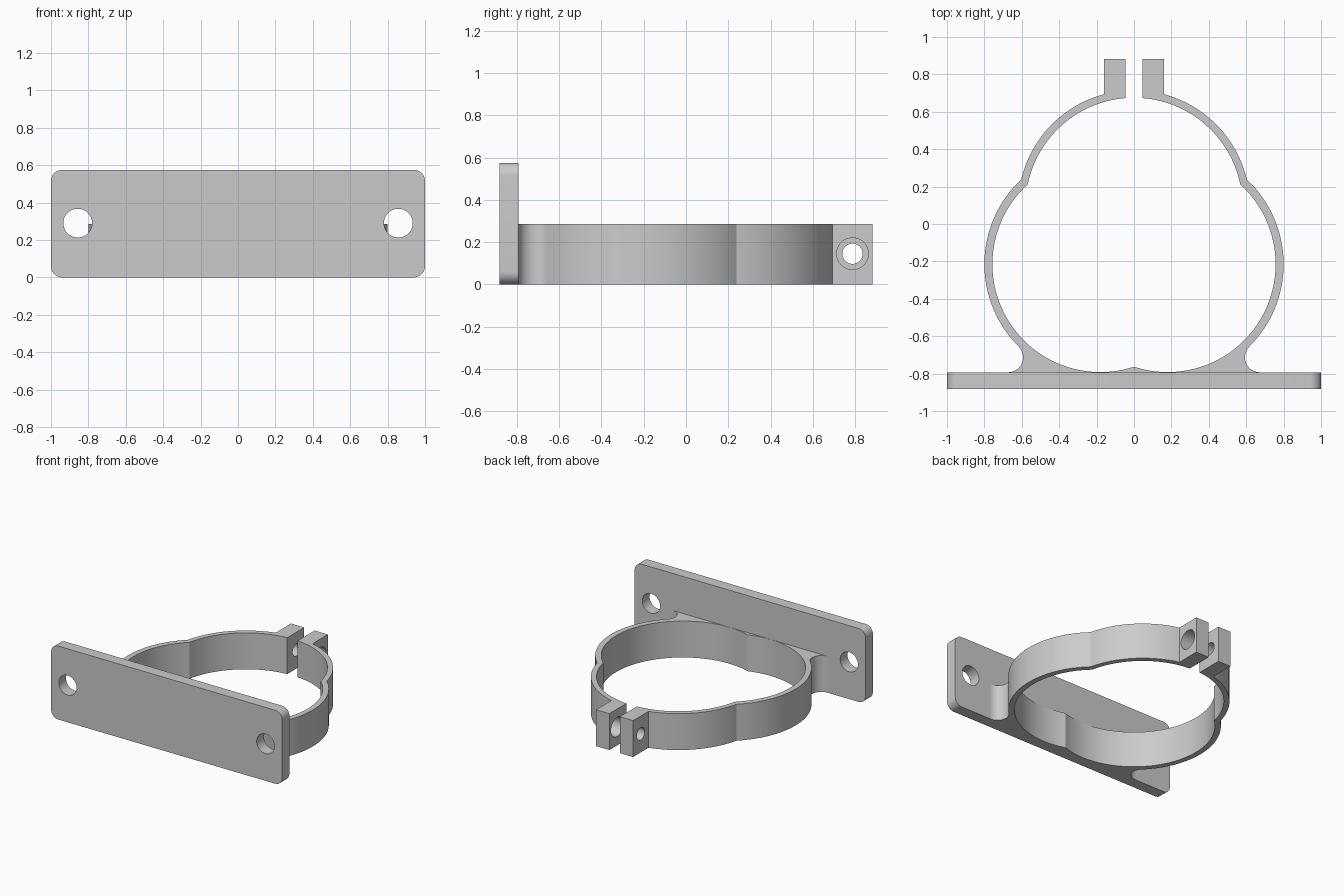
import bpy
import bmesh
from math import atan2, cos, degrees, pi, radians, sin, sqrt
from mathutils import Matrix, Vector

default = bpy.data.objects.get("Cube")
if default:
    bpy.data.objects.remove(default, do_unlink=True)

# Single plain grey material
grey = bpy.data.materials.new("plain_grey")
grey.use_nodes = True
colour = (0.6, 0.6, 0.6, 1)
grey.diffuse_color = colour
grey.node_tree.nodes["Principled BSDF"].inputs["Base Color"].default_value = colour


def arc(centre, radius, start, end, steps):
    """Points on an arc, angles in degrees."""
    angles = [radians(start + (end - start) * i / steps) for i in range(steps + 1)]
    return [(centre[0] + radius * cos(a), centre[1] + radius * sin(a)) for a in angles]


def angle_to(centre, point):
    return degrees(atan2(point[1] - centre[1], point[0] - centre[0]))


def crossing(c1, r1, c2, r2):
    """Right-hand crossing point of two circles."""
    a, b = Vector(c1), Vector(c2)
    d = (b - a).length
    along = (d * d + r1 * r1 - r2 * r2) / (2 * d)
    u = (b - a) / d
    return a + u * along + Vector((-u.y, u.x)) * sqrt(r1 * r1 - along * along)


def extrude(name, outline, depth, matrix=None):
    """Solid made from a flat outline pushed up along z."""
    bm = bmesh.new()
    face = bm.faces.new([bm.verts.new((x, y, 0)) for x, y in outline])
    top = bmesh.ops.extrude_face_region(bm, geom=[face])["geom"]
    moved = [v for v in top if isinstance(v, bmesh.types.BMVert)]
    bmesh.ops.translate(bm, verts=moved, vec=(0, 0, depth))
    if matrix:
        bm.transform(matrix)
    bmesh.ops.recalc_face_normals(bm, faces=bm.faces)
    mesh = bpy.data.meshes.new(name)
    bm.to_mesh(mesh)
    bm.free()
    mesh.materials.append(grey)
    obj = bpy.data.objects.new(name, mesh)
    bpy.context.collection.objects.link(obj)
    return obj


def drill(target, location, radius, depth, rotation):
    """Cut a round hole and discard the cutter."""
    bpy.ops.mesh.primitive_cylinder_add(vertices=48, radius=radius, depth=depth,
                                        location=location, rotation=rotation)
    cutter = bpy.context.object
    cutter.hide_render = True
    cutter.data.materials.append(grey)
    mod = target.modifiers.new("hole", "BOOLEAN")
    mod.operation = "DIFFERENCE"
    mod.solver = "EXACT"
    mod.object = cutter
    bpy.context.view_layer.objects.active = target
    bpy.ops.object.modifier_apply(modifier=mod.name)
    bpy.data.objects.remove(cutter, do_unlink=True)


def smooth(obj):
    bpy.ops.object.select_all(action="DESELECT")
    obj.select_set(True)
    bpy.context.view_layer.objects.active = obj
    bpy.ops.object.shade_smooth_by_angle(angle=radians(20))


# Mounting plate with rounded corners
plate_front, plate_back = -0.883, -0.793
plate_top, corner = 0.575, 0.06
outline = []
for i, (x, z) in enumerate([(1, 1), (-1, 1), (-1, -1), (1, -1)]):
    centre = (x * (1 - corner), plate_top / 2 + z * (plate_top / 2 - corner))
    outline += arc(centre, corner, i * 90, i * 90 + 90, 10)
upright = Matrix.Translation((0, plate_back, 0)) @ Matrix.Rotation(pi / 2, 4, "X")
plate = extrude("mounting_plate", outline, plate_back - plate_front, upright)
for side in (-1, 1):
    drill(plate, (side * 0.857, -0.84, 0.29), 0.077, 0.3, (pi / 2, 0, 0))
smooth(plate)

# Lobed clamp band: right half of the outline, then its mirror
upper, lobe = (0, 0.095), (0.18, -0.215)
inner_r, lobe_inner_r, outer_r = 0.58, 0.577, 0.62
gap, tab_x, tab_y = 0.045, 0.16, 0.883
fillet_r = 0.08
fillet = (0.673, plate_back + fillet_r)

ridge = (0, lobe[1] - sqrt(lobe_inner_r ** 2 - lobe[0] ** 2))
inner_joint = crossing(lobe, lobe_inner_r, upper, inner_r)
outer_joint = crossing(lobe, outer_r, upper, outer_r)
if inner_joint.x < 0:
    inner_joint = crossing(upper, inner_r, lobe, lobe_inner_r)
    outer_joint = crossing(upper, outer_r, lobe, outer_r)
inner_end = (gap, upper[1] + sqrt(inner_r ** 2 - gap ** 2))
outer_end = (tab_x, upper[1] + sqrt(outer_r ** 2 - tab_x ** 2))
foot = angle_to(lobe, fillet)

half = arc(lobe, lobe_inner_r, angle_to(lobe, ridge), angle_to(lobe, inner_joint), 48)
half += arc(upper, inner_r, angle_to(upper, inner_joint), angle_to(upper, inner_end), 28)[1:]
half += [(gap, tab_y), (tab_x, tab_y)]
half += arc(upper, outer_r, angle_to(upper, outer_end), angle_to(upper, outer_joint), 24)
half += arc(lobe, outer_r, angle_to(lobe, outer_joint), foot, 32)[1:]
half += arc(fillet, fillet_r, foot + 180, 270, 14)[1:]
mirrored = [(-x, y) for x, y in reversed(half[1:])]
band = extrude("clamp_band", half + mirrored, 0.285)

# Screw holes through the tabs: wide on the left, narrow on the right
for side, radius in ((1, 0.075), (-1, 0.048)):
    drill(band, (side * 0.1, 0.788, 0.145), radius, 0.16, (0, pi / 2, 0))
smooth(band)
